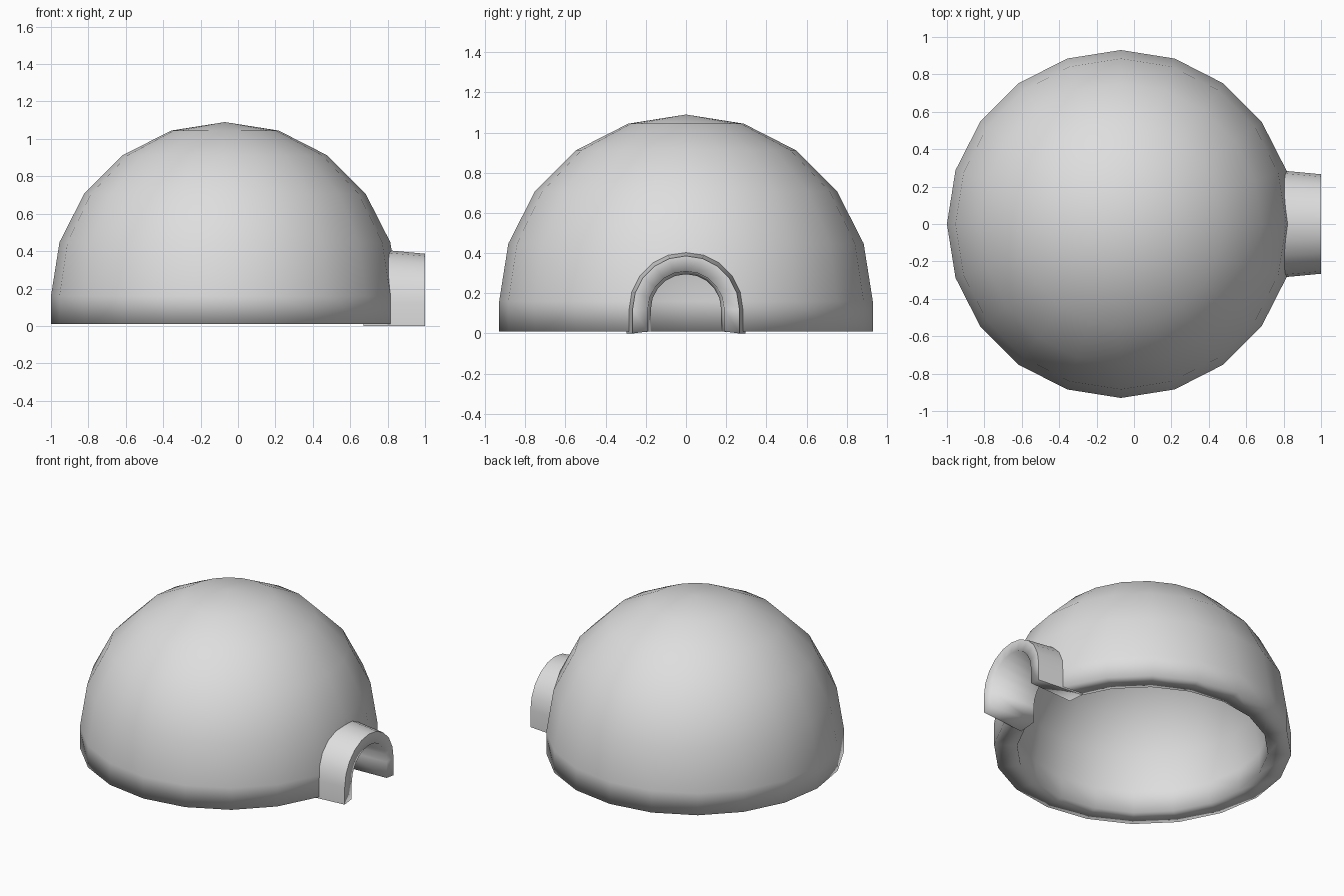
import bpy, bmesh
from math import sin, cos, pi
from mathutils import Vector

cube = bpy.data.objects.get("Cube")
if cube:
    bpy.data.objects.remove(cube, do_unlink=True)

# Single plain material
grey = bpy.data.materials.new("light_grey")
grey.use_nodes = True
colour = (0.73, 0.73, 0.73, 1)
grey.diffuse_color = colour
bsdf = next(n for n in grey.node_tree.nodes if n.type == 'BSDF_PRINCIPLED')
bsdf.inputs["Base Color"].default_value = colour

CENTRE = Vector((-0.07, 0, 0.16))
RADIUS, WALL, FLOOR = 0.93, 0.145, 0.01
ARCH_Z = 0.12
ROOT = 0.67


def finish(bm, name, smooth=True):
    bmesh.ops.recalc_face_normals(bm, faces=bm.faces)
    for f in bm.faces:
        f.smooth = smooth
    mesh = bpy.data.meshes.new(name)
    bm.to_mesh(mesh)
    bm.free()
    mesh.materials.append(grey)
    obj = bpy.data.objects.new(name, mesh)
    bpy.context.collection.objects.link(obj)
    return obj


def arch(x, r, foot=0.0, steps=10):
    """Upright horseshoe of points in the plane at x."""
    curve = [(x, r * cos(pi * i / steps), ARCH_Z + r * sin(pi * i / steps))
             for i in range(steps + 1)]
    return [(x, r, foot)] + curve + [(x, -r, foot)]


# Dome shell: outer and inner quarter arcs spun around the vertical axis
def quarter(r):
    return [CENTRE + Vector((r * sin(i * pi / 10), 0, r * cos(i * pi / 10)))
            for i in range(6)]


bm = bmesh.new()
outer, inner = quarter(RADIUS), quarter(RADIUS - WALL)
rim = [Vector((p[-1].x, 0, FLOOR)) for p in (outer, inner)]
profile = [bm.verts.new(p) for p in outer + rim + inner[::-1]]
edges = [bm.edges.new(pair) for pair in zip(profile, profile[1:])]
bmesh.ops.spin(bm, geom=profile + edges, cent=CENTRE, axis=(0, 0, 1),
               angle=2 * pi, steps=20, use_duplicate=False)
bmesh.ops.remove_doubles(bm, verts=bm.verts, dist=0.0005)
dome = finish(bm, "dome_shell")

# Doorway cut through the wall
bm = bmesh.new()
near = [bm.verts.new(p) for p in arch(0.4, 0.22, -0.2)]
far = [bm.verts.new(p) for p in arch(1.2, 0.22, -0.2)]
bm.faces.new(near)
bm.faces.new(far)
for i in range(len(near)):
    j = (i + 1) % len(near)
    bm.faces.new((near[i], near[j], far[j], far[i]))
cutter = finish(bm, "door_cutter", smooth=False)
cutter.hide_render = True

cut = dome.modifiers.new("doorway", 'BOOLEAN')
cut.operation = 'DIFFERENCE'
cut.solver = 'EXACT'
cut.object = cutter
bpy.context.view_layer.objects.active = dome
bpy.ops.object.modifier_apply(modifier=cut.name)
bpy.data.objects.remove(cutter, do_unlink=True)

# Entrance tunnel: thick arch, slightly flared toward the dome
bm = bmesh.new()
loops = [arch(ROOT, 0.297), arch(1.0, 0.266),
         arch(1.0, 0.19, FLOOR), arch(ROOT, 0.175, FLOOR)]
rings = [[bm.verts.new(p) for p in loop] for loop in loops]
for a, b in zip(rings, rings[1:] + rings[:1]):
    for i in range(len(a) - 1):
        bm.faces.new((a[i], a[i + 1], b[i + 1], b[i]))
for end in (0, -1):
    bm.faces.new([ring[end] for ring in rings])
# Crisp outer lip, outer foot edges and hidden root; soft inner lip
for ring in (rings[0], rings[1], rings[3]):
    for a, b in zip(ring, ring[1:]):
        bm.edges.get((a, b)).smooth = False
for end in (0, -1):
    bm.edges.get((rings[0][end], rings[1][end])).smooth = False
finish(bm, "entrance_tunnel")
